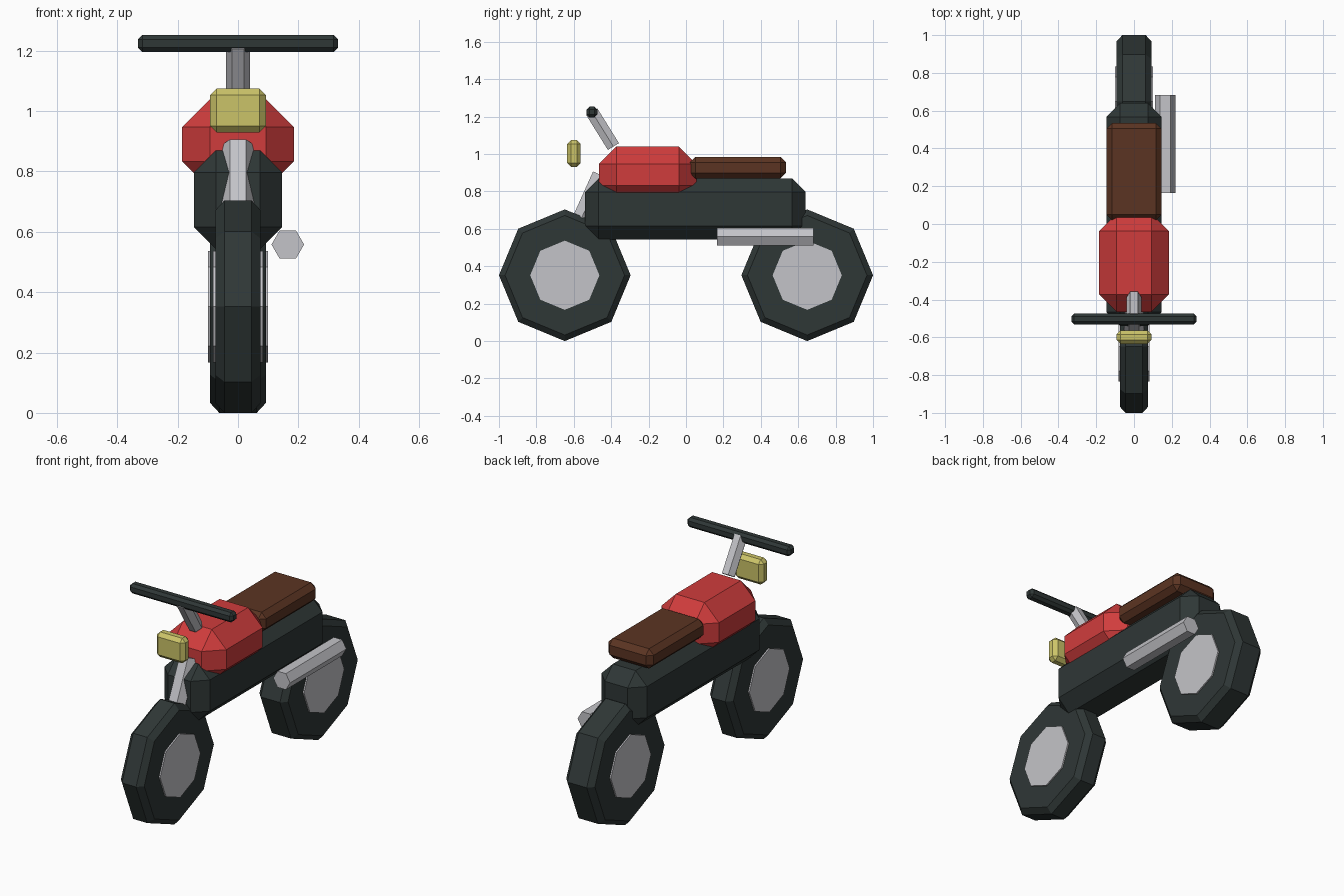
import bpy, bmesh
from math import pi, atan2
from mathutils import Matrix, Vector

cube = bpy.data.objects.get("Cube")
if cube:
    bpy.data.objects.remove(cube, do_unlink=True)


def material(name, rgb):
    m = bpy.data.materials.new(name)
    m.use_nodes = True
    m.diffuse_color = (*rgb, 1)
    bsdf = next(n for n in m.node_tree.nodes if n.type == 'BSDF_PRINCIPLED')
    bsdf.inputs["Base Color"].default_value = (*rgb, 1)
    return m


dark = material("dark rubber", (0.028, 0.038, 0.037))
red = material("red paint", (0.63, 0.046, 0.046))
brown = material("brown leather", (0.105, 0.034, 0.016))
metal = material("light metal", (0.55, 0.55, 0.58))
yellow = material("lamp yellow", (0.60, 0.55, 0.14))


def finish(name, bm, mat):
    bmesh.ops.recalc_face_normals(bm, faces=bm.faces)
    mesh = bpy.data.meshes.new(name)
    bm.to_mesh(mesh)
    bm.free()
    mesh.materials.append(mat)
    obj = bpy.data.objects.new(name, mesh)
    bpy.context.collection.objects.link(obj)
    return obj


def block(name, half_x, y, z, bevel, mat):
    """Chamfered box, symmetric in x, spanning the y and z ranges."""
    bm = bmesh.new()
    size = Vector((2 * half_x, y[1] - y[0], z[1] - z[0]))
    centre = Vector((0, sum(y) / 2, sum(z) / 2))
    bmesh.ops.create_cube(bm, size=1, matrix=Matrix.Translation(centre) @ Matrix.Diagonal(size).to_4x4())
    bmesh.ops.bevel(bm, geom=bm.edges[:], offset=bevel, segments=1, affect='EDGES', clamp_overlap=True)
    return finish(name, bm, mat)


def prism(name, sides, radius, start, end, mat, rim=0):
    """Prism between two points, one corner facing along the y-z plane."""
    a, b = Vector(start), Vector(end)
    d = b - a
    bm = bmesh.new()
    bmesh.ops.create_cone(bm, cap_ends=True, segments=sides, radius1=radius, radius2=radius,
                          depth=d.length, matrix=Matrix.Rotation(pi / 2, 4, 'Z'))
    if rim:
        caps = {e for f in bm.faces if abs(f.normal.z) > 0.9 for e in f.edges}
        bmesh.ops.bevel(bm, geom=list(caps), offset=rim, segments=1, affect='EDGES')
    # Lay sideways prisms along x, tilt the others about x
    if abs(d.x) > 0:
        turn = Matrix.Rotation(pi / 2, 4, 'Y')
    else:
        turn = Matrix.Rotation(atan2(-d.y, d.z), 4, 'X')
    bm.transform(Matrix.Translation((a + b) / 2) @ turn)
    return finish(name, bm, mat)


# Wheels with hub discs standing slightly proud of the tyre
R = 0.352
for side, y, half in (("front", R - 1, 0.075), ("rear", 1 - R, 0.092)):
    prism(side + "_tyre", 8, R, (-half, y, R), (half, y, R), dark, rim=0.03)
    hub = half + 0.008
    prism(side + "_hub", 8, 0.185, (-hub, y, R), (hub, y, R), metal)

# Body
block("frame", 0.146, (-0.54, 0.64), (0.543, 0.87), 0.073, dark)
block("fuel_tank", 0.185, (-0.465, 0.055), (0.74, 1.04), 0.093, red)
block("seat", 0.146, (0.02, 0.535), (0.87, 0.985), 0.03, brown)

# Steering
block("headlight", 0.092, (-0.635, -0.563), (0.93, 1.075), 0.021, yellow)
block("handlebar", 0.332, (-0.532, -0.474), (1.196, 1.253), 0.015, dark)
prism("handlebar_stem", 6, 0.04, (0, -0.388, 1.04), (0, -0.503, 1.225), metal)
prism("front_fork", 6, 0.053, (0, -0.65, 0.455), (0, -0.455, 0.888), metal)

# Exhaust on the left side
prism("exhaust", 6, 0.054, (0.165, 0.165, 0.558), (0.165, 0.682, 0.558), metal)
